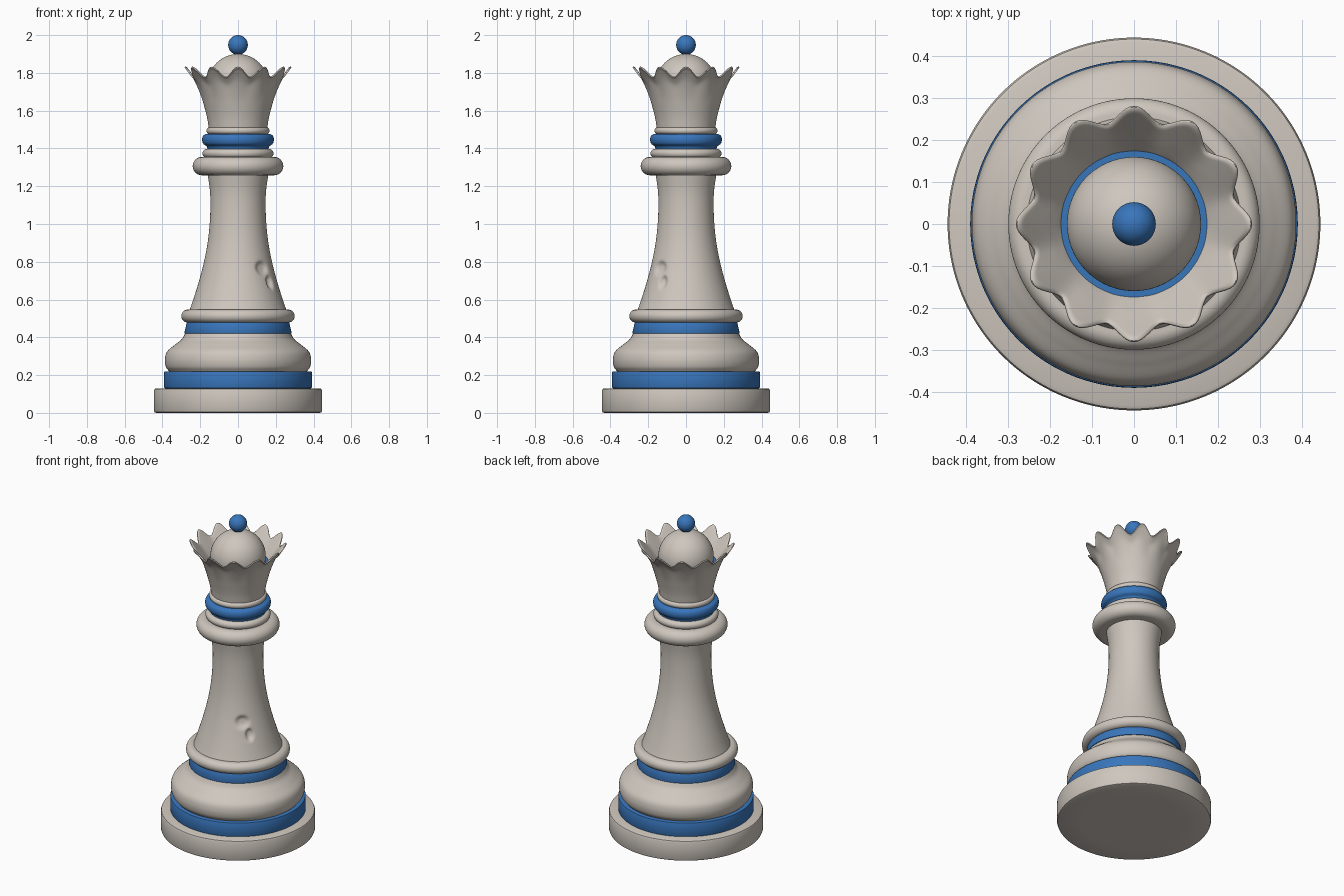
import bpy, math
from mathutils import Vector

if "Cube" in bpy.data.objects:
    bpy.data.objects.remove(bpy.data.objects["Cube"])

SEG = 192


def material(name, rgb):
    m = bpy.data.materials.new(name)
    m.diffuse_color = (*rgb, 1)
    m.use_nodes = True
    m.node_tree.nodes["Principled BSDF"].inputs["Base Color"].default_value = m.diffuse_color
    return m


STONE = material("warm_stone", (0.62, 0.57, 0.515))
BLUE = material("blue_paint", (0.04, 0.18, 0.50))


def curve(pts, n=8):
    """Smooth profile through the given (r, z) points."""
    p = [Vector(q) for q in pts]
    p = [2 * p[0] - p[1]] + p + [2 * p[-1] - p[-2]]
    out = []
    for i in range(1, len(p) - 2):
        a, b, c, d = p[i - 1:i + 3]
        for k in range(n):
            t = k / n
            out.append(0.5 * (2 * b + (c - a) * t + (2 * a - 5 * b + 4 * c - d) * t * t
                              + (3 * b - a - 3 * c + d) * t ** 3))
    return [tuple(v) for v in out] + [tuple(pts[-1])]


def ring(r_in, r_out, z0, z1, n=16):
    """Half-round moulding profile."""
    zc, h = (z0 + z1) / 2, (z1 - z0) / 2
    b = min(h, r_out - r_in)
    arc = [(r_out - b + b * math.cos(t), zc + h * math.sin(t))
           for t in [-math.pi / 2 + math.pi * k / n for k in range(n + 1)]]
    return [(r_in, z0)] + arc + [(r_in, z1)]


def band(r0, r1, z0, z1, r_in, b=0.008):
    """Straight band with softened edges."""
    return [(r_in, z0), (r0 - b, z0), (r0 - b * .3, z0 + b * .3), (r0, z0 + b),
            (r1, z1 - b), (r1 - b * .3, z1 - b * .3), (r1 - b, z1), (r_in, z1)]


def lathe(name, profile, mat, shape=None):
    verts, faces = [], []
    for r, z in profile:
        for s in range(SEG):
            a = 2 * math.pi * s / SEG
            rr, zz = shape(r, z, a) if shape else (r, z)
            verts.append((rr * math.cos(a), rr * math.sin(a), zz))
    for i in range(len(profile) - 1):
        for s in range(SEG):
            t = (s + 1) % SEG
            faces.append((i * SEG + s, i * SEG + t, (i + 1) * SEG + t, (i + 1) * SEG + s))
    me = bpy.data.meshes.new(name)
    me.from_pydata(verts, [], faces)
    me.materials.append(mat)
    ob = bpy.data.objects.new(name, me)
    bpy.context.collection.objects.link(ob)
    smooth(ob)
    return ob


def smooth(ob):
    bpy.ops.object.select_all(action='DESELECT')
    ob.select_set(True)
    bpy.context.view_layer.objects.active = ob
    bpy.ops.object.shade_smooth_by_angle(angle=math.radians(40))


def dents(r, z, a):
    """Two shallow chips on the front right of the stem."""
    for az, zc, w, h, d in ((-47, 0.765, 0.038, 0.034, 0.016), (-36, 0.69, 0.022, 0.032, 0.018)):
        da = (a - math.radians(az) + math.pi) % (2 * math.pi) - math.pi
        q = (da * r / w) ** 2 + ((z - zc) / h) ** 2
        r -= d * math.exp(-q * q)
    return r, z


def scallop(r, z, a):
    """Twelve points flaring out of the crown rim."""
    w = min(max((z - 1.62) / 0.18, 0), 1) ** 2
    c = math.cos(12 * a)
    return r + 0.017 * w * c, z + 0.026 * w * c


# Base and lower mouldings
lathe("base", [(0.0001, 0)] + band(0.445, 0.445, 0, 0.13, 0.3, 0.012), STONE)
lathe("lower_band", band(0.391, 0.391, 0.13, 0.22, 0.3, 0.006), BLUE)
lathe("lower_bulge", [(0.3, 0.22)] + curve([(0.365, 0.22), (0.382, 0.245), (0.387, 0.285),
      (0.375, 0.325), (0.335, 0.36), (0.298, 0.39), (0.28, 0.42)]) + [(0.2, 0.42)], STONE)
lathe("middle_band", band(0.284, 0.272, 0.42, 0.48, 0.2, 0.005), BLUE)
lathe("foot_ring", ring(0.2, 0.30, 0.478, 0.547), STONE)

# Stem
lathe("stem", curve([(0.258, 0.54), (0.237, 0.60), (0.206, 0.70), (0.180, 0.80), (0.161, 0.90),
      (0.150, 1.0), (0.146, 1.1), (0.149, 1.18), (0.162, 1.27)], 16), STONE, dents)

# Neck mouldings
lathe("collar", ring(0.1, 0.24, 1.258, 1.355), STONE)
lathe("collar_step", ring(0.1, 0.188, 1.35, 1.397), STONE)
lathe("neck_band", [(0.1, 1.39)] + curve([(0.160, 1.39), (0.166, 1.41), (0.184, 1.425),
      (0.190, 1.447), (0.184, 1.468), (0.168, 1.477)]) + [(0.1, 1.477)], BLUE)
lathe("crown_ring", ring(0.1, 0.167, 1.475, 1.512), STONE)

# Crown: outer wall, rounded lip and inner wall
outer = curve([(0.154, 1.505), (0.163, 1.56), (0.178, 1.62), (0.196, 1.68),
               (0.222, 1.745), (0.250, 1.785), (0.262, 1.797)])
lip = curve([(0.265, 1.801), (0.262, 1.807), (0.254, 1.804)], 4)
inner = curve([(0.248, 1.797), (0.222, 1.765), (0.195, 1.732), (0.171, 1.70), (0.165, 1.68)])
lathe("crown", outer + lip + inner, STONE, scallop)
lathe("crown_floor", [(0.178, 1.705), (0.0001, 1.705)], BLUE)

# Dome and finial
dome = [(0.16 * math.cos(t), 1.74 + 0.16 * math.sin(t))
        for t in [-0.22 + (math.pi / 2 + 0.2199) * k / 32 for k in range(33)]]
lathe("dome", dome, STONE)
bpy.ops.mesh.primitive_uv_sphere_add(segments=64, ring_count=32, radius=0.052, location=(0, 0, 1.948))
ball = bpy.context.object
ball.name = "finial_ball"
ball.data.materials.append(BLUE)
smooth(ball)
